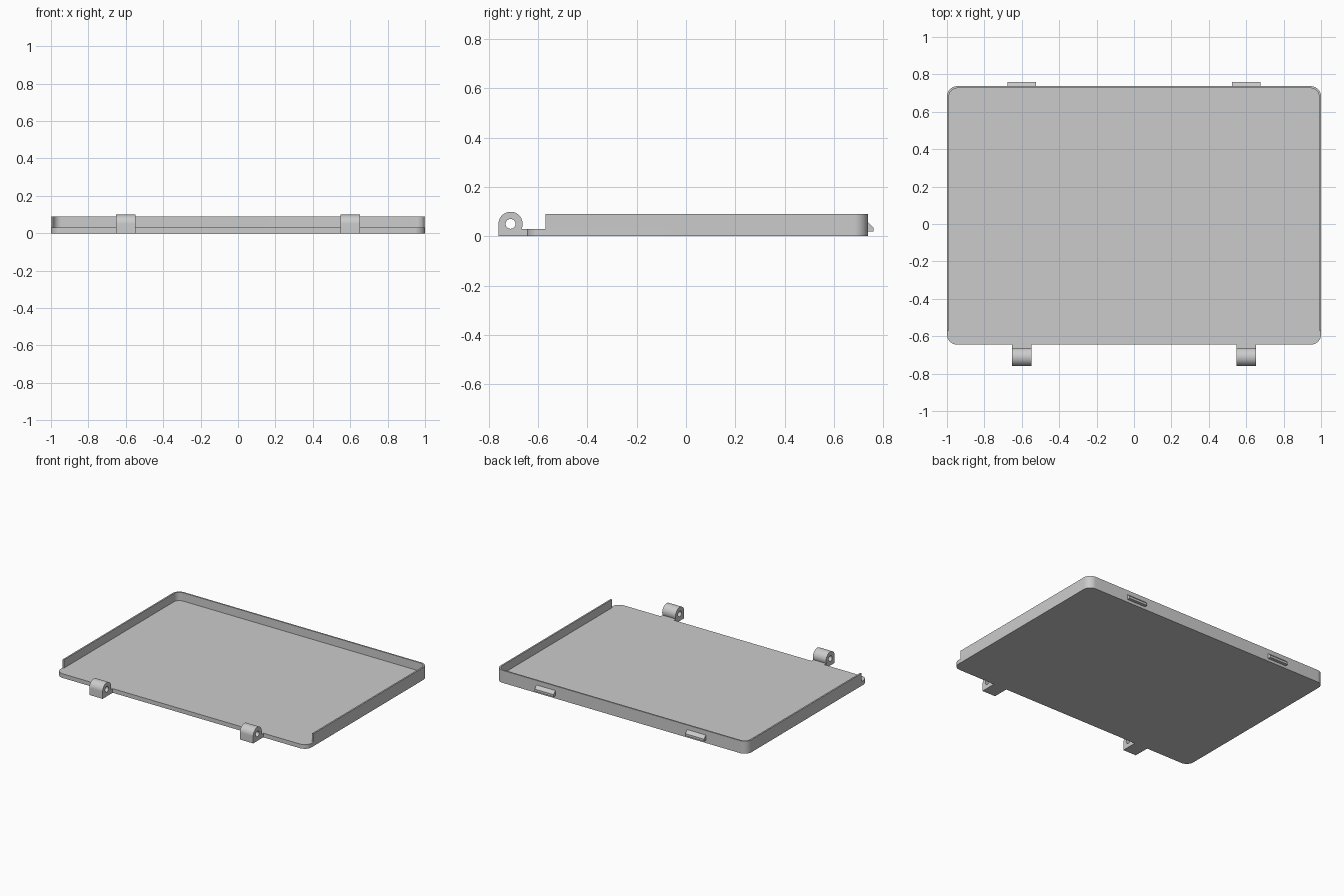
import bpy, bmesh, math

if "Cube" in bpy.data.objects:
    bpy.data.objects.remove(bpy.data.objects["Cube"])

grey = bpy.data.materials.new("light grey")
grey.diffuse_color = (0.6, 0.6, 0.6, 1)
grey.use_nodes = True
grey.node_tree.nodes["Principled BSDF"].inputs["Base Color"].default_value = grey.diffuse_color


def arc(cx, cy, r, a0, a1, n):
    """Points on a circular arc, angles in degrees."""
    return [(cx + r * math.cos(math.radians(a0 + (a1 - a0) * i / n)),
             cy + r * math.sin(math.radians(a0 + (a1 - a0) * i / n)))
            for i in range(n + 1)]


def prism(name, pts, lo, hi, axis):
    """Extrude a closed profile: (x, y) along z, or (y, z) along x."""
    place = (lambda a, b: (a, b, lo)) if axis == 'Z' else (lambda a, b: (lo, a, b))
    bm = bmesh.new()
    face = bm.faces.new([bm.verts.new(place(*p)) for p in pts])
    ext = bmesh.ops.extrude_face_region(bm, geom=[face])['geom']
    d = hi - lo
    bmesh.ops.translate(bm, vec=(0, 0, d) if axis == 'Z' else (d, 0, 0),
                        verts=[v for v in ext if isinstance(v, bmesh.types.BMVert)])
    bmesh.ops.recalc_face_normals(bm, faces=bm.faces)
    mesh = bpy.data.meshes.new(name)
    bm.to_mesh(mesh)
    bm.free()
    mesh.materials.append(grey)
    ob = bpy.data.objects.new(name, mesh)
    bpy.context.collection.objects.link(ob)
    return ob


def smooth(ob):
    bpy.ops.object.select_all(action='DESELECT')
    ob.select_set(True)
    bpy.context.view_layer.objects.active = ob
    bpy.ops.object.shade_smooth_by_angle(angle=math.radians(30))


FRONT, BACK, R = -0.645, 0.737, 0.055
FLOOR, TOP, WALL, WALL_START = 0.03, 0.09, 0.011, -0.57

# Floor plate with rounded corners
plate = (arc(1 - R, BACK - R, R, 0, 90, 12) + arc(-1 + R, BACK - R, R, 90, 180, 12)
         + arc(-1 + R, FRONT + R, R, 180, 270, 12) + arc(1 - R, FRONT + R, R, 270, 360, 12))
smooth(prism("floor_plate", plate, 0, FLOOR, 'Z'))

# Rim wall around the sides and back, open at the front
r = R - WALL
outer = ([(1, WALL_START)] + arc(1 - R, BACK - R, R, 0, 90, 12)
         + arc(-1 + R, BACK - R, R, 90, 180, 12) + [(-1, WALL_START)])
inner = ([(1 - WALL, WALL_START)] + arc(1 - R, BACK - R, r, 0, 90, 12)
         + arc(-1 + R, BACK - R, r, 90, 180, 12) + [(-1 + WALL, WALL_START)])
smooth(prism("rim_wall", outer + inner[::-1], FLOOR, TOP, 'Z'))

# Hinge knuckles on the front edge, and snap catches on the back
HY, HZ, HR = -0.711, 0.05, 0.049
knuckle = ([(FRONT, 0), (FRONT, FLOOR)]
           + arc(HY, HZ, HR, -math.degrees(math.asin((HZ - FLOOR) / HR)), 180, 32)
           + [(HY - HR, 0)])
catch = [(BACK, 0.02), (0.759, 0.02), (0.759, 0.036), (BACK, 0.057)]
for side, x in (("left", -0.6), ("right", 0.6)):
    hinge = prism(side + "_hinge", knuckle, x - 0.053, x + 0.053, 'X')
    pin = prism("pin_cutter", arc(HY, HZ, 0.02, 0, 360, 24)[:-1], x - 0.1, x + 0.1, 'X')
    pin.hide_render = True
    bpy.context.view_layer.objects.active = hinge
    mod = hinge.modifiers.new("pin_hole", 'BOOLEAN')
    mod.operation, mod.object, mod.solver = 'DIFFERENCE', pin, 'EXACT'
    bpy.ops.object.modifier_apply(modifier=mod.name)
    bpy.data.objects.remove(pin)
    smooth(hinge)
    prism(side + "_catch", catch, x - 0.075, x + 0.075, 'X')
